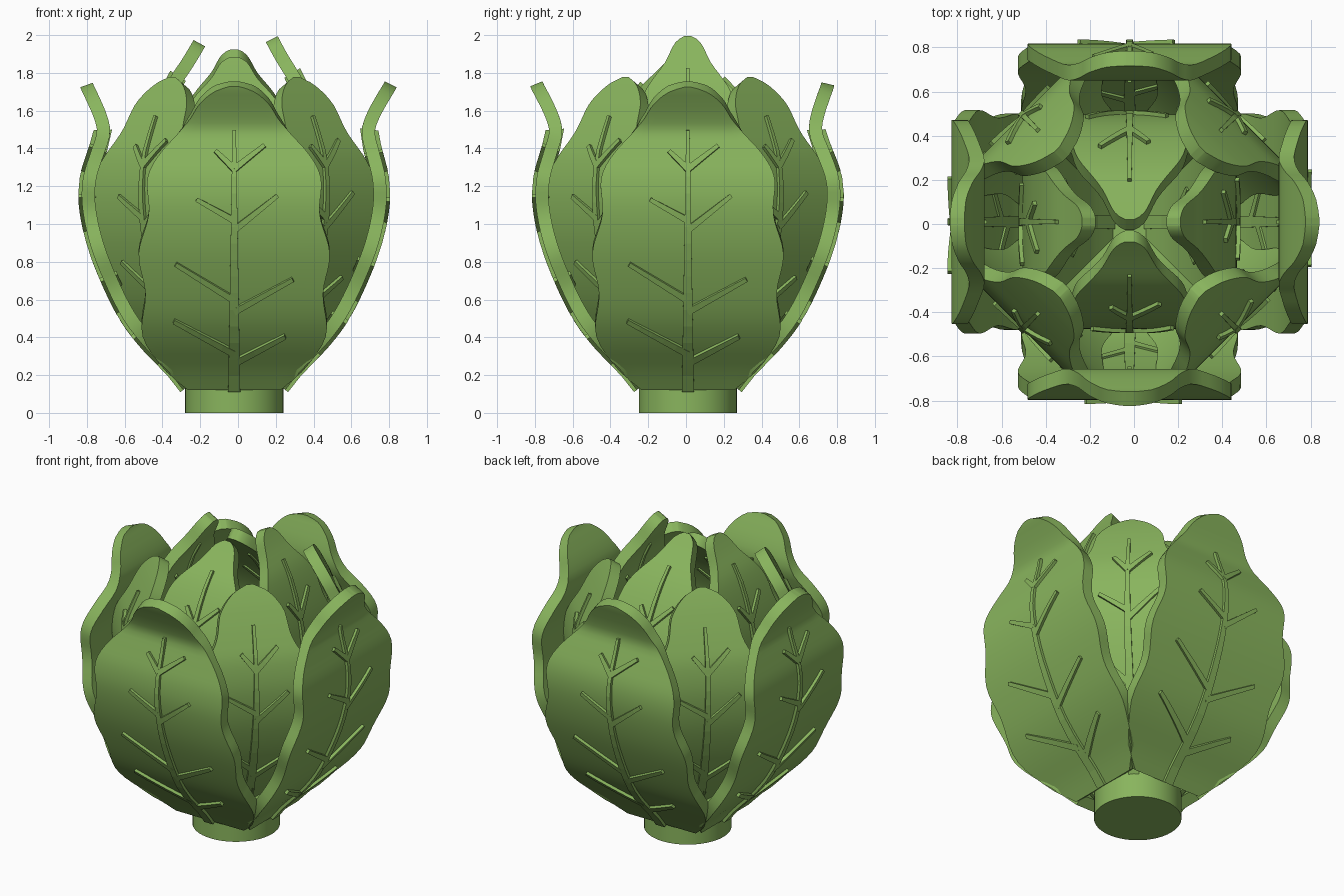
import bpy, bmesh, math
from mathutils import Vector

if "Cube" in bpy.data.objects:
    bpy.data.objects.remove(bpy.data.objects["Cube"])

AXIS = Vector((-0.02, 0.01, 0))
THICK = 0.07

green = bpy.data.materials.new("leaf green")
green.diffuse_color = (0.25, 0.46, 0.11, 1)
green.use_nodes = True
green.node_tree.nodes["Principled BSDF"].inputs["Base Color"].default_value = green.diffuse_color


def curve(pts, k, z):
    """Smooth interpolation of column k over height (column 0)."""
    n = len(pts)

    def slope(i):
        a, b = pts[max(i - 1, 0)], pts[min(i + 1, n - 1)]
        return (b[k] - a[k]) / (b[0] - a[0])
    i = 0
    while i < n - 2 and z > pts[i + 1][0]:
        i += 1
    a, b = pts[i], pts[i + 1]
    h = b[0] - a[0]
    t = (z - a[0]) / h
    return ((2*t**3 - 3*t*t + 1) * a[k] + (t**3 - 2*t*t + t) * h * slope(i)
            + (3*t*t - 2*t**3) * b[k] + (t**3 - t*t) * h * slope(i + 1))


# Rows: height, outer radius, half width
OUTER = [(.12, .27, .25), (.22, .35, .38), (.36, .485, .455), (.5, .59, .48),
         (.7, .69, .49), (.9, .765, .485), (1.1, .805, .465), (1.25, .80, .44),
         (1.4, .76, .385), (1.5, .735, .305), (1.58, .755, .225),
         (1.68, .80, .15), (1.73, .825, .09), (1.755, .835, .02)]
MIDDLE = [(.12, .21, .14), (.35, .38, .24), (.6, .54, .325), (.9, .65, .385),
          (1.15, .685, .365), (1.35, .665, .31), (1.5, .61, .24),
          (1.65, .54, .17), (1.74, .49, .10), (1.78, .465, .02)]
INNER = [(.13, .13, .14), (.3, .25, .26), (.6, .38, .38), (.9, .45, .44),
         (1.15, .485, .43), (1.35, .47, .37), (1.55, .42, .27),
         (1.75, .34, .19), (1.9, .24, .11), (1.97, .195, .06), (1.995, .18, .02)]

# Side veins on the outer leaf: start height, end height, reach sideways
SIDE_VEINS = [(.32, .49, -.32), (.27, .41, .27), (.6, .79, -.31), (.54, .71, .31),
              (1.02, 1.13, -.2), (.97, 1.15, .23), (1.29, 1.39, -.1), (1.29, 1.42, .16)]


def make_object(bm, name):
    me = bpy.data.meshes.new(name)
    bm.to_mesh(me)
    bm.free()
    me.materials.append(green)
    ob = bpy.data.objects.new(name, me)
    bpy.context.collection.objects.link(ob)
    bpy.ops.object.select_all(action='DESELECT')
    bpy.context.view_layer.objects.active = ob
    ob.select_set(True)
    return ob


def leaf(name, prof, angle, lean=0.0, drop=0.0, rib_end=.86):
    a = math.radians(angle)
    out = Vector((math.cos(a), math.sin(a), 0))
    side = Vector((-math.sin(a), math.cos(a), 0))
    up = Vector((0, 0, 1))
    z0, z1 = prof[0][0], prof[-1][0]

    def spine(z):
        q = max(0, (z - 1.2) / (z1 - 1.2)) ** 1.5
        return out * (curve(prof, 1, z) - lean * q) + up * (z - drop * q)

    def surface(z, y, h=0.0):
        z = min(max(z, z0 + .001), z1 - .001)
        n = side.cross(spine(z + .001) - spine(z - .001)).normalized()
        return AXIS + spine(z) + side * y + n * h

    # Blade with wavy edges
    bm = bmesh.new()
    rows, cols, grid = 44, 8, []
    for i in range(rows + 1):
        z = z0 + (z1 - z0) * (1 - (1 - i / rows) ** 1.3)
        fade = min(1, (z1 - z) / .15)
        w = curve(prof, 2, z) + .018 * fade * math.cos(2 * math.pi * (z - .42) / .42)
        w = max(w, .02)
        grid.append([bm.verts.new(surface(z, w * (2 * j / cols - 1))) for j in range(cols + 1)])
    for i in range(rows):
        for j in range(cols):
            bm.faces.new((grid[i][j], grid[i][j+1], grid[i+1][j+1], grid[i+1][j]))
    ob = make_object(bm, name)
    m = ob.modifiers.new("thickness", 'SOLIDIFY')
    m.thickness, m.offset = THICK, -1
    bpy.ops.object.modifier_apply(modifier=m.name)
    bpy.ops.object.shade_smooth_by_angle(angle=math.radians(35))

    # Midrib and side veins, raised on both faces
    bm = bmesh.new()

    def vein(p, q, w0, w1, n):
        dz, dy = q[0] - p[0], q[1] - p[1]
        L = math.hypot(dz, dy)
        prev = None
        for i in range(n + 1):
            t = i / n
            z, y, w = p[0] + dz * t, p[1] + dy * t, w0 + (w1 - w0) * t
            sec = [bm.verts.new(surface(z - s * w * dy / L, y + s * w * dz / L, h))
                   for s, h in ((1, .018), (-1, .018), (-1, -THICK - .01), (1, -THICK - .01))]
            if prev:
                for k in range(4):
                    bm.faces.new((prev[k], prev[k-1], sec[k-1], sec[k]))
            if i in (0, n):
                bm.faces.new(sec)
            prev = sec

    k = z1 / OUTER[-1][0]
    vein((z0, 0), (z1 * rib_end, 0), .032, .009, 16)
    for a0, b0, reach in SIDE_VEINS:
        # low side veins stay inside the narrower hidden leaves
        fit = 1 if prof is OUTER else min(.85, .45 + .4 * a0)
        vein((a0 * k, 0), (b0 * k, reach * fit), .017, .011, 5)
    bmesh.ops.recalc_face_normals(bm, faces=bm.faces)
    make_object(bm, name + "_veins")


# Stem
bpy.ops.mesh.primitive_cylinder_add(vertices=48, radius=.26, depth=.17,
                                    location=AXIS + Vector((0, 0, .085)))
stem = bpy.context.object
stem.name = "stem"
stem.data.materials.append(green)
bpy.ops.object.shade_smooth_by_angle(angle=math.radians(35))

# Three rings of four leaves, each with its own lean and drop at the tip
OUTER_LEAN = {0: (-.025, .03), 90: (.06, .02), 180: (.02, .03), 270: (.0, .025)}
INNER_LEAN = {0: (-.05, 0), 90: (.17, .07), 180: (-.035, .02), 270: (.09, .11)}
for i in range(4):
    ang = i * 90
    leaf(f"outer_leaf_{i+1}", OUTER, ang, *OUTER_LEAN[ang])
    leaf(f"middle_leaf_{i+1}", MIDDLE, ang + 45, rib_end=.88)
    leaf(f"inner_leaf_{i+1}", INNER, ang, *INNER_LEAN[ang], rib_end=.91)
